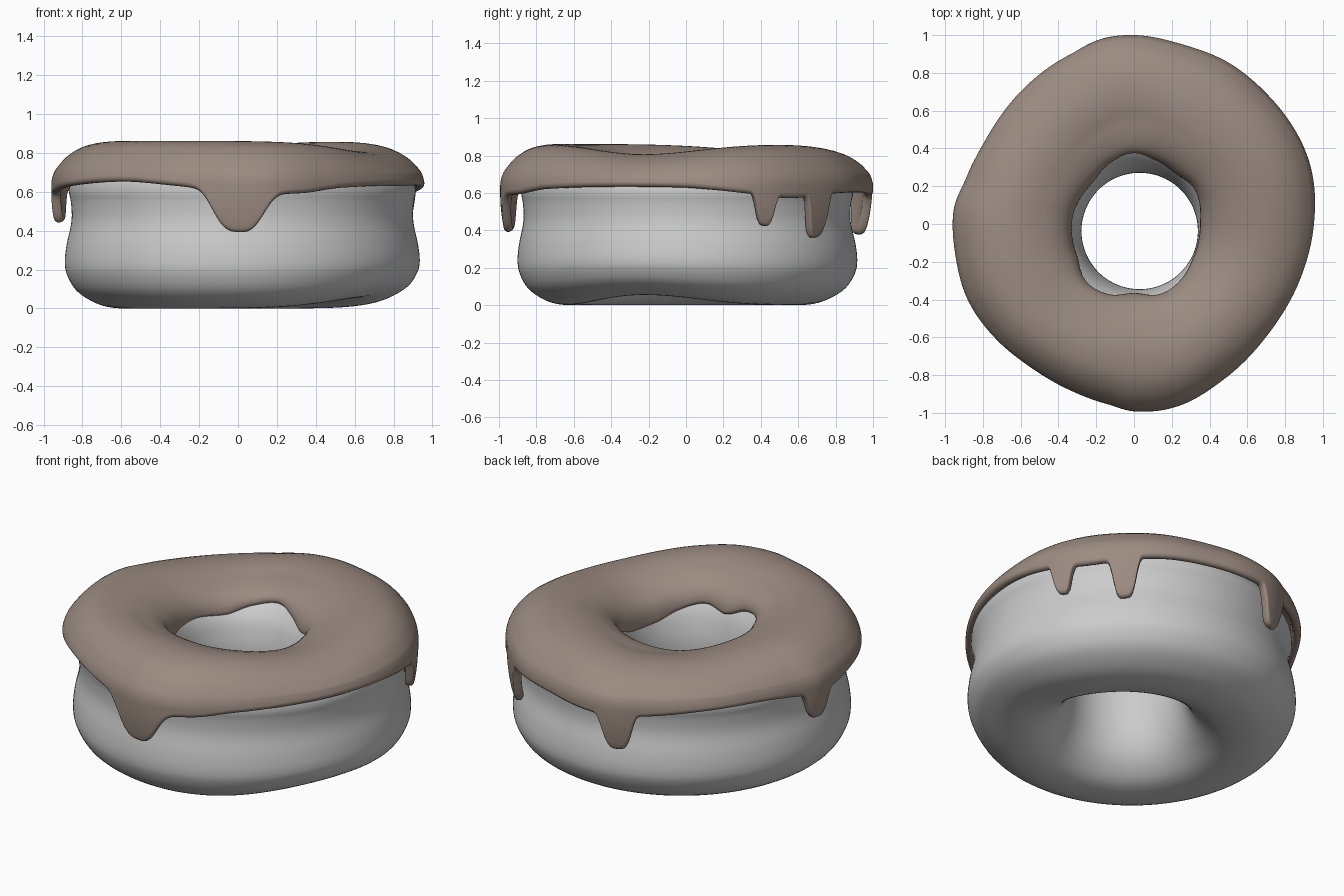
import bpy, bmesh, math
from mathutils import Vector

if "Cube" in bpy.data.objects:
    bpy.data.objects.remove(bpy.data.objects["Cube"])


def material(name, rgb):
    m = bpy.data.materials.new(name)
    m.diffuse_color = (*rgb, 1)
    m.use_nodes = True
    m.node_tree.nodes["Principled BSDF"].inputs["Base Color"].default_value = m.diffuse_color
    return m


def cubic(a, b, c, d, t):
    return 0.5 * (2 * b + (c - a) * t + (2 * a - 5 * b + 4 * c - d) * t * t
                  + (3 * b - a - 3 * c + d) * t ** 3)


def around(table, deg):
    """Smooth periodic lookup of (degrees, value) pairs."""
    ext = [(a + 360 * k, v) for k in (-1, 0, 1) for a, v in table]
    i = max(j for j in range(len(ext)) if ext[j][0] <= deg)
    t = (deg - ext[i][0]) / (ext[i + 1][0] - ext[i][0])
    return cubic(*(ext[i + k][1] for k in (-1, 0, 1, 2)), t)


def smooth_path(pts, steps, closed=False):
    p = [Vector(q) for q in pts]
    n, out = len(p), []
    for i in range(n if closed else n - 1):
        idx = [(i + k) % n if closed else min(max(i + k, 0), n - 1) for k in (-1, 0, 1, 2)]
        out += [cubic(*(p[j] for j in idx), s / steps) for s in range(steps)]
    return out if closed else out + [p[-1]]


def ring_mesh(name, section, count, mat):
    """Closed ring from a cross-section function of the angle."""
    verts, faces = [], []
    for i in range(count):
        deg = 360 * i / count
        c, s = math.cos(math.radians(deg)), math.sin(math.radians(deg))
        sec = section(deg)
        m = len(sec)
        verts += [(q[0] * c, q[0] * s, q[1]) for q in sec]
        j = (i + 1) % count
        faces += [(i * m + k, j * m + k, j * m + (k + 1) % m, i * m + (k + 1) % m)
                  for k in range(m)]
    me = bpy.data.meshes.new(name)
    me.from_pydata(verts, [], faces)
    me.polygons.foreach_set("use_smooth", [True] * len(faces))
    me.materials.append(mat)
    bm = bmesh.new()
    bm.from_mesh(me)
    bmesh.ops.recalc_face_normals(bm, faces=bm.faces)
    bm.to_mesh(me)
    bm.free()
    ob = bpy.data.objects.new(name, me)
    bpy.context.collection.objects.link(ob)


def gap(a, b):
    return (a - b + 180) % 360 - 180


def bump(deg, at, width):
    return math.exp(-(gap(deg, at) / width) ** 2)


def sag(deg):
    # how far the top sinks, on the right and on the back left
    return 0.055 * bump(deg, -20, 36) + 0.055 * bump(deg, 122, 45)


def hole_radius(deg):
    # off-centre round hole
    a = math.radians(deg)
    b = 0.03 * math.cos(a) - 0.037 * math.sin(a)
    return b + math.sqrt(b * b + 0.308 ** 2 - 0.03 ** 2 - 0.037 ** 2)


# Dough: waisted ring
DOUGH = smooth_path([
    (0, .42), (.025, .26), (.11, .13), (.26, .04), (.42, .004), (.6, .004), (.75, .03),
    (.9, .09), (.98, .17), (1, .24), (.985, .33), (.952, .42), (.942, .48), (.95, .55),
    (.965, .6), (.95, .66), (.87, .75), (.74, .8), (.55, .815), (.36, .795), (.2, .735),
    (.08, .64), (.02, .53)], 4, True)


def dough_section(deg):
    ri, a = hole_radius(deg), math.radians(deg)
    ro = (0.91 + 0.022 * math.cos(a) + 0.007 * math.sin(a)
          + 0.014 * math.cos(2 * a - math.radians(80)))
    out = []
    for u, z in DOUGH:
        z += (0.055 * bump(deg, -20, 36) * max(0, 1 - z / 0.3)
              - sag(deg) * max(0, (z - 0.6) / 0.22))
        out.append((ri + (ro - ri) * u, z))
    return out


# Icing: outer outline, hole outline, lower edge and drips by angle
OUTER = [(0, .955), (20, .985), (45, .985), (60, .99), (75, .985), (90, 1.0), (100, .995),
         (110, .96), (130, .925), (150, .905), (165, .922), (175, .957), (190, .96),
         (205, .968), (220, .955), (235, .94), (250, .945), (262, .965), (270, .992),
         (283, .993), (300, .95), (320, .922), (340, .93)]
INNER = [(0, .35), (30, .37), (50, .345), (70, .355), (90, .375), (110, .35), (135, .31),
         (170, .325), (210, .345), (230, .395), (250, .395), (270, .365), (290, .395),
         (310, .385), (330, .36)]
EDGE = [(0, .635), (20, .6), (35, .575), (55, .6), (75, .605), (102, .585), (130, .62),
        (155, .625), (178, .59), (205, .635), (230, .66), (250, .635), (270, .595),
        (290, .595), (305, .625), (330, .64)]
DRIPS = [(270, .205, 8.9, 3.2), (26, .165, 3.3, 4), (47, .23, 4.2, 4.5),
         (102, .21, 5, 4), (175, .15, 4.5, 4)]  # angle, depth, half width, squareness
TOP = smooth_path([(0, .62), (.012, .67), (.06, .735), (.16, .795), (.3, .84), (.45, .86),
                   (.6, .86), (.75, .838), (.87, .79), (.94, .74), (.972, .71)], 3)


def icing_section(deg):
    ri, ro = around(INNER, deg), around(OUTER, deg)
    edge = around(EDGE, deg)
    for a, depth, w, p in DRIPS:
        edge -= depth * math.exp(-abs(gap(deg, a) / w) ** p)
    zi = min(0.76, 0.58 + 1.5 * max(0, ri - hole_radius(deg)) + 0.05 * bump(deg, 275, 40))
    outer = []
    for v, z in TOP:
        if v < 0.3:
            z = zi + (z - .62) / .22 * (.84 - zi)
        z -= sag(deg) * min(1, max(0, (z - .66) / .18))
        outer.append(Vector((ri + (ro - ri) * v, z)))
    start = outer[-1].copy()
    low = min(edge + .02, start[1] - .02)
    for k in range(1, 13):
        t = k / 12
        z = start[1] + (low - start[1]) * t
        fall = max(0, 1 - (start[1] - z) / .07)
        r = ro - 0.55 * max(0, .6 - z) ** 2 - (ro - start[0]) * fall ** 2
        outer.append(Vector((r, z)))
    # inner skin, offset inward, with rounded lips
    thick, inner, tang = 0.048, [], []
    n = len(outer)
    for k in range(n):
        tan = (outer[min(k + 1, n - 1)] - outer[max(k - 1, 0)]).normalized()
        tang.append(tan)
        inner.append(outer[k] + Vector((tan[1], -tan[0])) * thick)

    def lip(a, b, tan):
        mid, h = (a + b) / 2, (a - b) / 2
        return [mid + h * math.cos(math.pi * k / 6) + tan * 0.022 * math.sin(math.pi * k / 6)
                for k in range(1, 6)]

    return (outer + lip(outer[-1], inner[-1], tang[-1]) + inner[::-1]
            + lip(inner[0], outer[0], -tang[0]))


ring_mesh("dough", dough_section, 144, material("dough_grey", (.6, .6, .6)))
ring_mesh("icing", icing_section, 540, material("icing_brown", (.33, .26, .222)))
